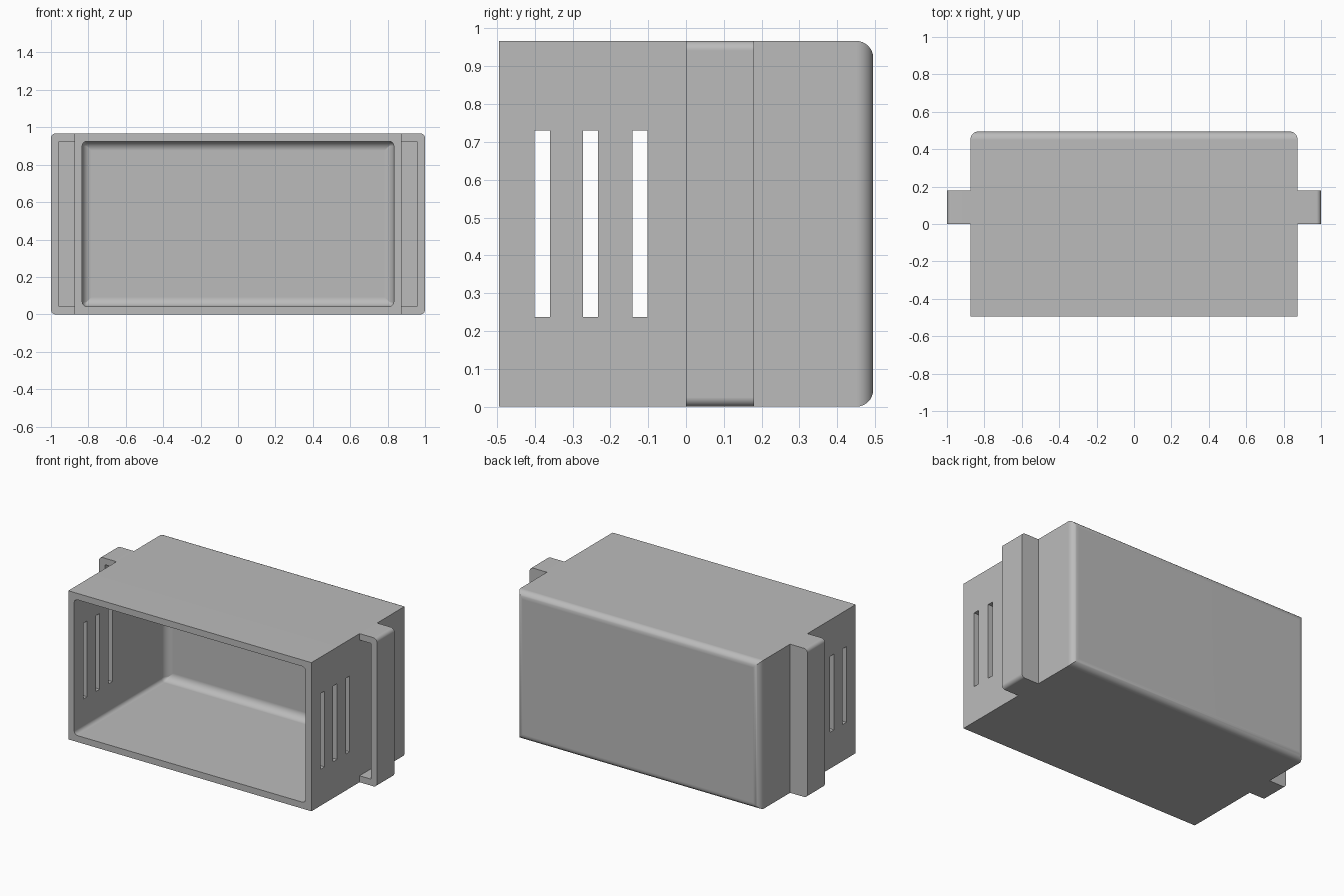
import bpy, bmesh, math
from mathutils import Matrix, Vector

if "Cube" in bpy.data.objects:
    bpy.data.objects.remove(bpy.data.objects["Cube"], do_unlink=True)

grey = bpy.data.materials.new("plain grey")
grey.use_nodes = True
grey.diffuse_color = (0.5, 0.5, 0.5, 1)
grey.node_tree.nodes["Principled BSDF"].inputs["Base Color"].default_value = grey.diffuse_color

W, D, H = 0.875, 0.495, 0.967      # housing half width, half depth, height
WALL = 0.042


def make_object(name, bm):
    bmesh.ops.recalc_face_normals(bm, faces=bm.faces)
    mesh = bpy.data.meshes.new(name)
    bm.to_mesh(mesh)
    bm.free()
    mesh.materials.append(grey)
    obj = bpy.data.objects.new(name, mesh)
    bpy.context.collection.objects.link(obj)
    return obj


def box(name, low, high, radius=0, rounded=None):
    """Box between two corners; edges whose midpoint passes the rule are rounded."""
    low, high = Vector(low), Vector(high)
    bm = bmesh.new()
    bmesh.ops.create_cube(bm, size=1, matrix=Matrix.Translation((low + high) / 2)
                          @ Matrix.Diagonal((*(high - low), 1)))
    if rounded:
        edges = [e for e in bm.edges if rounded((e.verts[0].co + e.verts[1].co) / 2)]
        bmesh.ops.bevel(bm, geom=edges, offset=radius, segments=8,
                        profile=0.5, affect='EDGES')
    return make_object(name, bm)


def cavity_cutter():
    """Rounded rectangle swept back, with a filleted far end."""
    bm = bmesh.new()
    corner, fillet, steps = 0.025, 0.05, 8
    back = D - WALL
    stations = [(-D - 0.1, 0)]
    for i in range(steps + 1):
        a = math.pi / 2 * i / steps
        stations.append((back - fillet + fillet * math.sin(a), fillet * (1 - math.cos(a))))
    rings = []
    for y, inset in stations:
        r = max(corner - inset, 0.002)
        hx, hz = W - WALL - inset - r, H / 2 - WALL - inset - r
        ring = []
        for q, (sx, sz) in enumerate([(1, 1), (-1, 1), (-1, -1), (1, -1)]):
            for k in range(6):
                a = math.pi / 2 * (q + k / 5)
                ring.append(bm.verts.new((sx * hx + r * math.cos(a), y,
                                          H / 2 + sz * hz + r * math.sin(a))))
        rings.append(ring)
    for a, b in zip(rings, rings[1:]):
        for i in range(len(a)):
            j = (i + 1) % len(a)
            bm.faces.new((a[i], a[j], b[j], b[i]))
    bm.faces.new(rings[0])
    bm.faces.new(rings[-1])
    return make_object("cavity_cutter", bm)


def cut(obj, cutter):
    bpy.context.view_layer.objects.active = obj
    mod = obj.modifiers.new("cut", 'BOOLEAN')
    mod.operation, mod.solver, mod.object = 'DIFFERENCE', 'EXACT', cutter
    bpy.ops.object.modifier_apply(modifier=mod.name)
    bpy.data.objects.remove(cutter, do_unlink=True)


def finish(obj):
    bpy.ops.object.select_all(action='DESELECT')
    obj.select_set(True)
    bpy.context.view_layer.objects.active = obj
    bpy.ops.object.shade_smooth_by_angle(angle=math.radians(30))
    mod = obj.modifiers.new("flat face normals", 'WEIGHTED_NORMAL')
    mod.keep_sharp = True


# Housing: open-fronted box with rounded back edges
housing = box("housing", (-W, -D, 0), (W, D, H), 0.045, lambda m: m.y > D - 0.01)
cut(housing, cavity_cutter())

# Three vent slots through both side walls
for y in (-0.38, -0.252, -0.122):
    cut(housing, box("slot_cutter", (-1.2, y - 0.02, 0.237), (1.2, y + 0.02, 0.73)))
finish(housing)

# Side grips: full-height ribs hollowed from the front
for name, s in (("left_grip", 1), ("right_grip", -1)):
    def span(a, b):
        return min(s * a, s * b), max(s * a, s * b)
    x0, x1 = span(W, 1)
    grip = box(name, (x0, 0, 0), (x1, 0.18, H), 0.025,
               lambda m: abs(m.x) > 0.99 and abs(m.z - H / 2) > 0.4)
    p0, p1 = span(W - 0.05, 1 - WALL)
    cut(grip, box("pocket_cutter", (p0, -0.1, WALL), (p1, 0.18 - WALL, H - WALL)))
    finish(grip)
